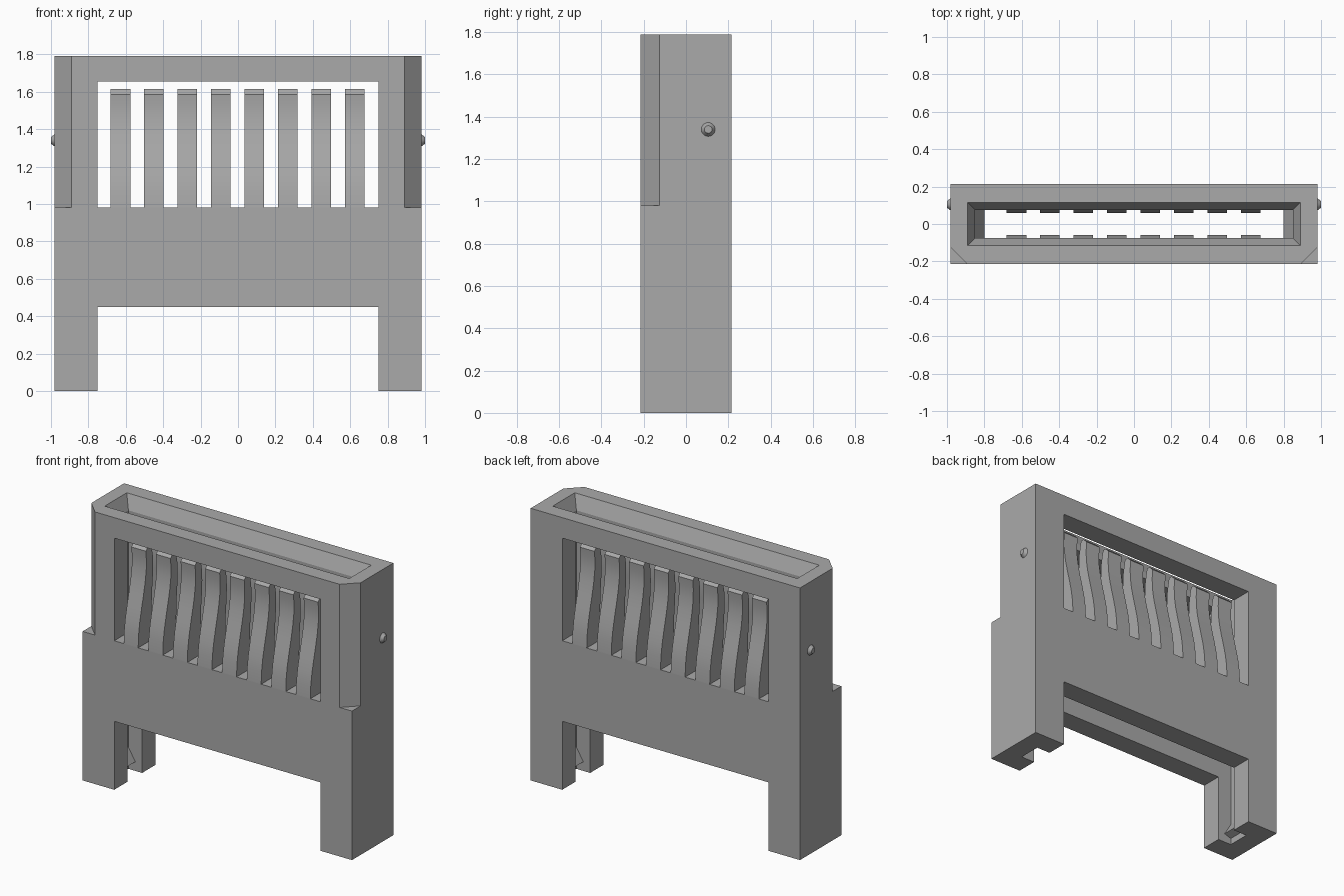
import bpy, bmesh
from mathutils import Matrix

cube = bpy.data.objects.get("Cube")
if cube:
    bpy.data.objects.remove(cube, do_unlink=True)

# One plain grey plastic
grey = bpy.data.materials.new("grey_plastic")
grey.use_nodes = True
colour = (0.4, 0.4, 0.4, 1)
grey.diffuse_color = colour
grey.node_tree.nodes["Principled BSDF"].inputs["Base Color"].default_value = colour


def finish(name, bm):
    bmesh.ops.recalc_face_normals(bm, faces=bm.faces[:])
    mesh = bpy.data.meshes.new(name)
    bm.to_mesh(mesh)
    bm.free()
    mesh.materials.append(grey)
    ob = bpy.data.objects.new(name, mesh)
    bpy.context.collection.objects.link(ob)
    return ob


def prism(name, outline, depth):
    """Extrude a closed outline of 3D points along a vector."""
    bm = bmesh.new()
    face = bm.faces.new([bm.verts.new(p) for p in outline])
    new = bmesh.ops.extrude_face_region(bm, geom=[face])["geom"]
    bmesh.ops.translate(bm, vec=depth, verts=[v for v in new if isinstance(v, bmesh.types.BMVert)])
    return finish(name, bm)


def box(name, x, y, low, high):
    return prism(name, [(-x, -y, low), (x, -y, low), (x, y, low), (-x, y, low)], (0, 0, high - low))


def cut(target, cutter):
    mod = target.modifiers.new(cutter.name, 'BOOLEAN')
    mod.operation = 'DIFFERENCE'
    mod.solver = 'EXACT'
    mod.object = cutter
    cutter.hide_render = True
    cutter.hide_set(True)
    cutters.append(cutter)


cutters = []
W, D, H = 0.98, 0.215, 1.79      # half width, half depth, height
SILL = 0.98

# Hollow housing with window, leg notch and tapered mouth
housing = box("housing", W, D, 0, H)
cut(housing, box("cavity_cutter", 0.85, 0.075, -0.1, 1.9))
cut(housing, box("window_cutter", 0.75, 0.5, SILL, 1.655))
cut(housing, box("leg_notch_cutter", 0.75, 0.5, -0.1, 0.45))

mouth = box("mouth_cutter", 0.89, 0.115, 1.7, H)
for v in mouth.data.vertices:
    if v.co.z < 1.75:
        v.co.x *= 0.85 / 0.89
        v.co.y *= 0.075 / 0.115
    else:
        v.co.z += 0.0005
cut(housing, mouth)

# Chamfered upper front corners
for side, s in (("left", 1), ("right", -1)):
    corner = [(s * 0.89, -D, SILL), (s * 1.07, -D - 0.18, SILL), (s * 1.1, -D, SILL), (s * W, -0.125, SILL)]
    cut(housing, prism(side + "_chamfer_cutter", corner, (0, 0, 1)))

bpy.context.view_layer.update()
evaluated = housing.evaluated_get(bpy.context.evaluated_depsgraph_get())
solid = bpy.data.meshes.new_from_object(evaluated)
housing.modifiers.clear()
housing.data = solid
for c in cutters:
    bpy.data.objects.remove(c, do_unlink=True)

# Curved spring fingers along both faces
outer = [(0.215, 0.98), (0.211, 1.06), (0.199, 1.14), (0.181, 1.22), (0.161, 1.30),
         (0.143, 1.38), (0.131, 1.46), (0.13, 1.53), (0.135, 1.585)]
inner = [(0.105, 1.615), (0.08, 1.615), (0.063, 1.53), (0.06, 1.46), (0.064, 1.38),
         (0.073, 1.28), (0.075, 1.18), (0.075, 0.98)]
for face, s in (("front", -1), ("back", 1)):
    for i in range(8):
        x = -0.628 + i * 0.179
        finger = prism(f"{face}_finger_{i + 1}", [(x - 0.053, s * y, z) for y, z in outer + inner], (0.105, 0, 0))
        bpy.ops.object.select_all(action='DESELECT')
        finger.select_set(True)
        bpy.context.view_layer.objects.active = finger
        bpy.ops.object.shade_smooth_by_angle(angle=0.4)

# Side studs and small catches at the foot of each leg
for side, s in (("left", 1), ("right", -1)):
    bm = bmesh.new()
    turn = Matrix.Translation((s * 0.985, 0.105, 1.34)) @ Matrix.Rotation(s * 1.5707963, 4, 'Y')
    bmesh.ops.create_cone(bm, cap_ends=True, segments=24, radius1=0.04, radius2=0.018, depth=0.03, matrix=turn)
    finish(side + "_stud", bm)
    prism(side + "_foot_catch", [(s * 0.86, -0.076, 0.04), (s * 0.80, -0.076, 0.06), (s * 0.86, -0.076, 0.16)], (0, 0.152, 0))
